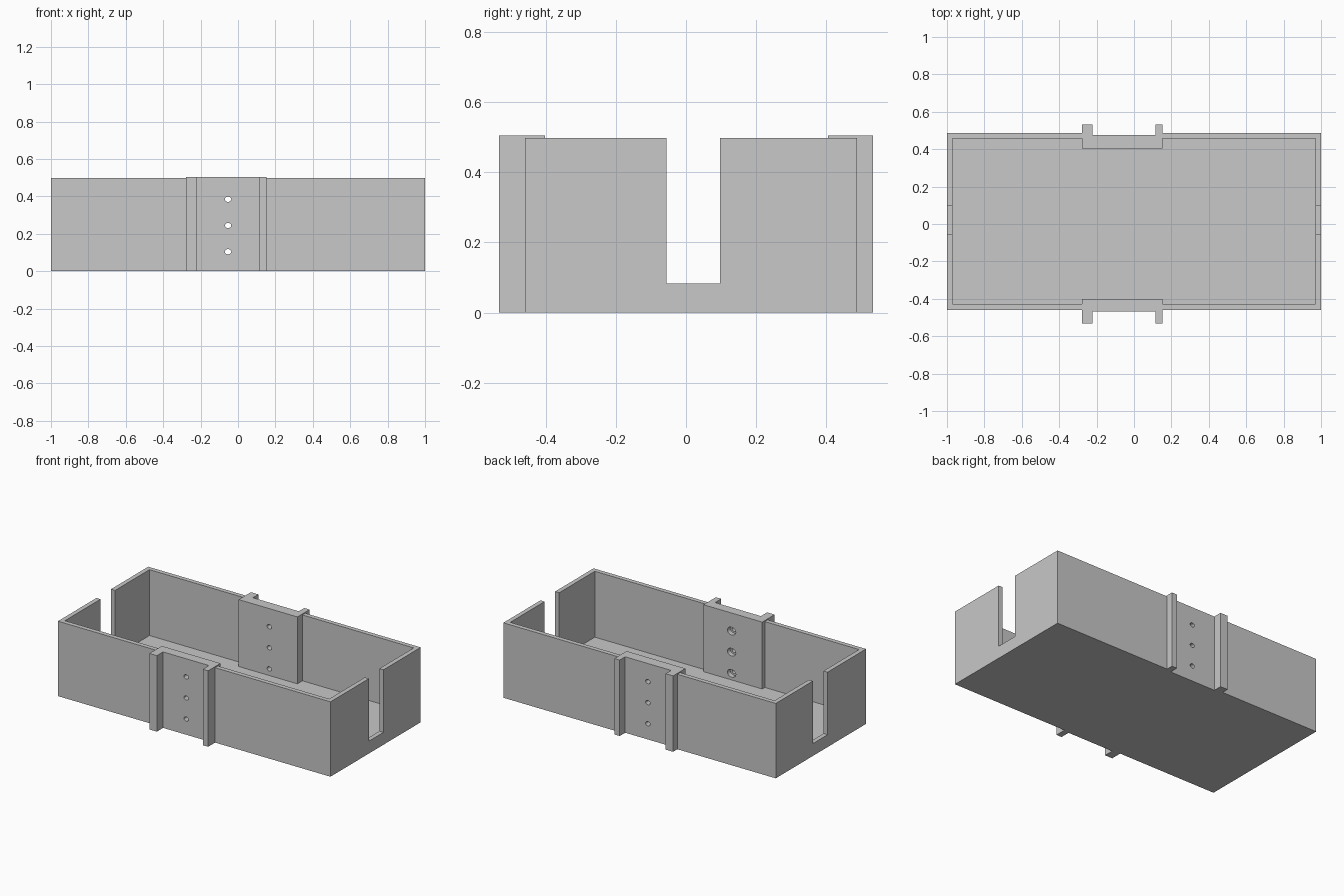
import bpy, bmesh, math
from mathutils import Matrix

default = bpy.data.objects.get("Cube")
if default:
    bpy.data.objects.remove(default, do_unlink=True)

GREY = (0.58, 0.58, 0.58, 1)
grey = bpy.data.materials.new("plain grey")
grey.use_nodes = True
grey.diffuse_color = GREY
grey.node_tree.nodes["Principled BSDF"].inputs["Base Color"].default_value = GREY


def add_object(name, bm):
    bmesh.ops.recalc_face_normals(bm, faces=bm.faces)
    mesh = bpy.data.meshes.new(name)
    bm.to_mesh(mesh)
    bm.free()
    mesh.materials.append(grey)
    obj = bpy.data.objects.new(name, mesh)
    bpy.context.collection.objects.link(obj)
    return obj


def prism(name, outline, bottom, top):
    """Extrude a plan outline upward."""
    bm = bmesh.new()
    face = bm.faces.new([bm.verts.new((x, y, bottom)) for x, y in outline])
    result = bmesh.ops.extrude_face_region(bm, geom=[face])
    verts = [v for v in result["geom"] if isinstance(v, bmesh.types.BMVert)]
    bmesh.ops.translate(bm, verts=verts, vec=(0, 0, top - bottom))
    return add_object(name, bm)


def box(name, x0, x1, y0, y1, z0, z1):
    return prism(name, [(x0, y0), (x1, y0), (x1, y1), (x0, y1)], z0, z1)


def bore(name, y0, y1, z, radius):
    """Slightly flattened round cutter running along y."""
    bm = bmesh.new()
    place = (Matrix.Translation((-0.053, (y0 + y1) / 2, z))
             @ Matrix.Diagonal((1, 1, 0.82, 1))
             @ Matrix.Rotation(math.pi / 2, 4, "X"))
    bmesh.ops.create_cone(bm, cap_ends=True, segments=24, radius1=radius,
                          radius2=radius, depth=y1 - y0, matrix=place)
    return add_object(name, bm)


def cut(target, cutter):
    mod = target.modifiers.new("cut", "BOOLEAN")
    mod.operation = "DIFFERENCE"
    mod.solver = "EXACT"
    mod.object = cutter
    bpy.context.view_layer.objects.active = target
    bpy.ops.object.modifier_apply(modifier=mod.name)
    bpy.data.objects.remove(cutter, do_unlink=True)


FRONT, BACK, TOP, WALL = -0.459, 0.487, 0.497, 0.03
FLOOR, SILL = 0.06, 0.082
LEFT_EDGE, RIGHT_EDGE = -0.278, 0.153
INNER_FRONT, INNER_BACK = -0.402, 0.404

# Open tray with a slot in both end walls, its sill just above the floor
tray = box("tray", -1, 1, FRONT, BACK, 0, TOP)
cut(tray, box("hollow", -1 + WALL, 1 - WALL, FRONT + WALL, BACK - WALL, FLOOR, 1))
cut(tray, box("end_slots", -1.1, 1.1, -0.056, 0.097, SILL, 1))

# Gaps in the long walls for the bracket plates
cut(tray, box("front_gap", LEFT_EDGE, RIGHT_EDGE, -0.7, INNER_FRONT, -0.1, 1))
cut(tray, box("back_gap", LEFT_EDGE, RIGHT_EDGE, INNER_BACK, 0.7, -0.1, 1))


# Channel shaped bracket plates with two outer ribs
def bracket(name, inner, web, outer):
    outline = [(LEFT_EDGE, inner), (LEFT_EDGE, outer), (-0.223, outer), (-0.223, web),
               (0.114, web), (0.114, outer), (RIGHT_EDGE, outer), (RIGHT_EDGE, inner)]
    return prism(name, outline, 0, 0.504)


front_bracket = bracket("front_bracket", INNER_FRONT, -0.467, -0.532)
back_bracket = bracket("back_bracket", INNER_BACK, 0.475, 0.532)

# Screw holes in both brackets, nut pockets inside the front one
for z in (0.104, 0.244, 0.384):
    cut(front_bracket, bore("hole", -0.6, -0.3, z, 0.017))
    cut(back_bracket, bore("hole", 0.3, 0.6, z, 0.017))
    cut(front_bracket, bore("nut_pocket", INNER_FRONT - 0.03, -0.3, z, 0.031))
